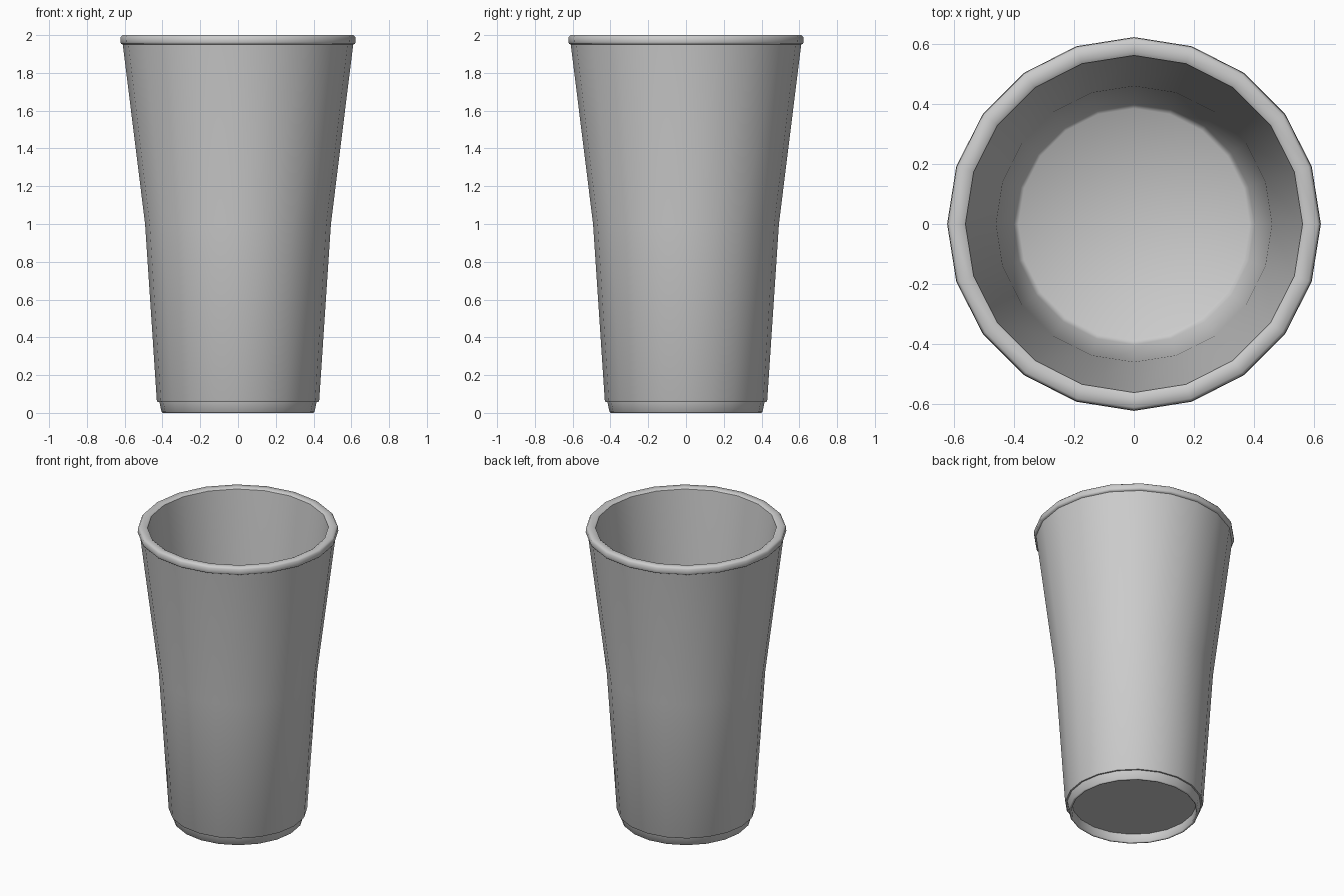
import bpy, bmesh, math

if "Cube" in bpy.data.objects:
    bpy.data.objects.remove(bpy.data.objects["Cube"])

SIDES = 20

# Closed cross-section (radius, height): underside centre -> outside -> rim -> inside floor centre
profile = [
    (0.00, 0.06), (0.388, 0.06), (0.388, 0.005), (0.393, 0.0), (0.400, 0.0), (0.405, 0.005),
    (0.416, 0.058), (0.426, 0.058), (0.430, 0.066),
    (0.492, 1.00), (0.610, 1.95), (0.619, 1.954), (0.623, 1.962),
    (0.621, 1.990), (0.612, 2.0), (0.575, 2.0), (0.562, 1.992),
    (0.460, 1.00), (0.402, 0.095), (0.385, 0.08), (0.00, 0.08),
]


def revolve(name, points, sides):
    bm = bmesh.new()
    rings = []
    for r, z in points:
        n = sides if r > 0 else 1
        rings.append([bm.verts.new((r * math.cos(2 * math.pi * i / sides),
                                    r * math.sin(2 * math.pi * i / sides), z))
                      for i in range(n)])
    for a, b in zip(rings, rings[1:]):
        for i in range(sides):
            j = (i + 1) % sides
            quad = [a[i % len(a)], a[j % len(a)], b[j % len(b)], b[i % len(b)]]
            bm.faces.new(list(dict.fromkeys(quad)))
    bmesh.ops.recalc_face_normals(bm, faces=bm.faces)
    mesh = bpy.data.meshes.new(name)
    bm.to_mesh(mesh)
    bm.free()
    obj = bpy.data.objects.new(name, mesh)
    bpy.context.collection.objects.link(obj)
    return obj


# Tapered cup with recessed base and rolled rim
cup = revolve("cup", profile, SIDES)
bpy.context.view_layer.objects.active = cup
cup.select_set(True)
bpy.ops.object.shade_smooth_by_angle(angle=math.radians(50))
